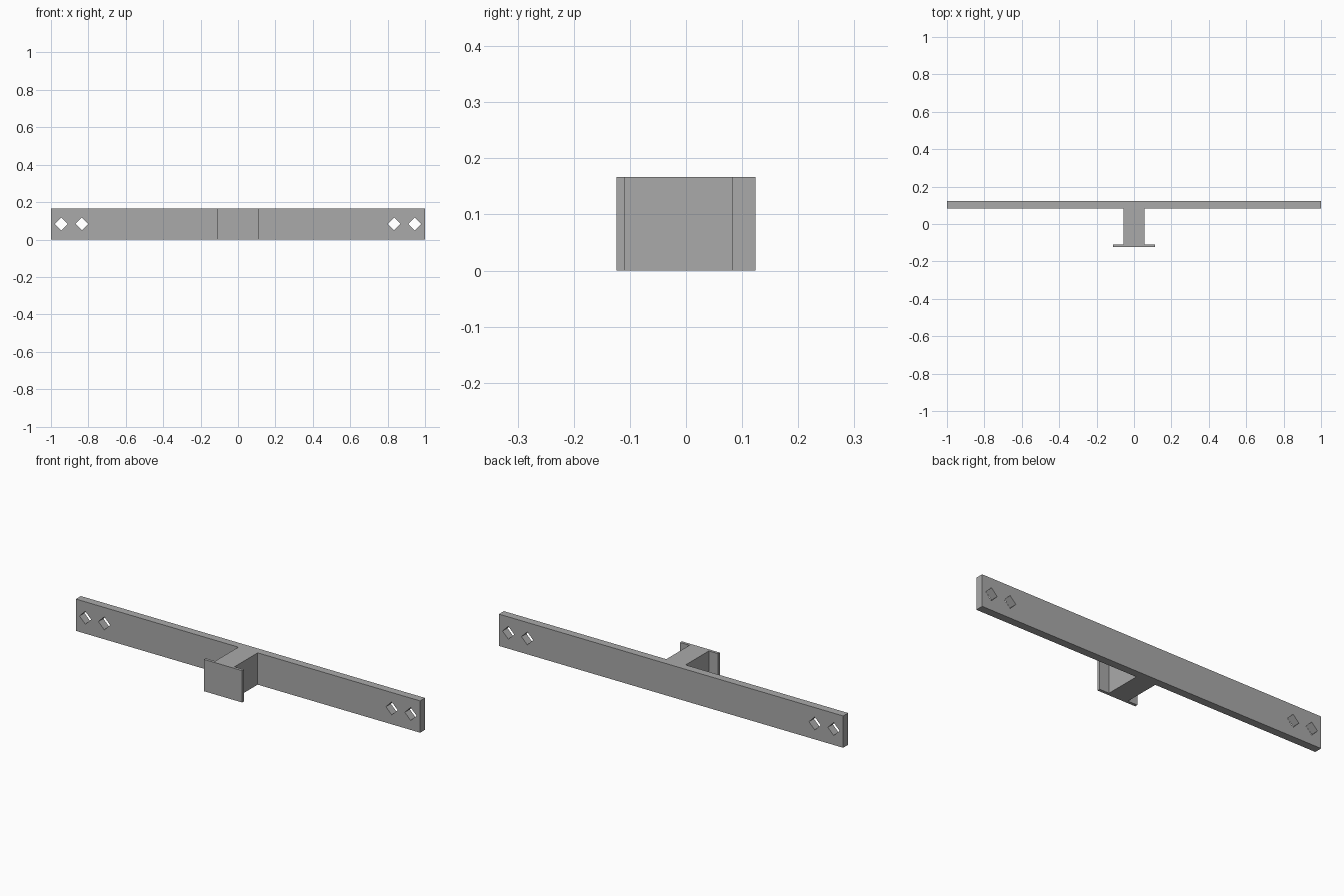
import bpy, bmesh, math
from mathutils import Matrix

if "Cube" in bpy.data.objects:
    bpy.data.objects.remove(bpy.data.objects["Cube"])

HEIGHT = 0.167
BACK, BAR_FRONT = 0.124, 0.083      # long bar depth range
PLATE_BACK, FRONT = -0.109, -0.124  # small front plate depth range
STEM, PLATE = 0.056, 0.111          # half widths

grey = bpy.data.materials.new("grey")
grey.diffuse_color = (0.4, 0.4, 0.4, 1)
grey.use_nodes = True
grey.node_tree.nodes["Principled BSDF"].inputs["Base Color"].default_value = grey.diffuse_color


def make_object(name, bm):
    bmesh.ops.recalc_face_normals(bm, faces=bm.faces)
    mesh = bpy.data.meshes.new(name)
    bm.to_mesh(mesh)
    bm.free()
    mesh.materials.append(grey)
    obj = bpy.data.objects.new(name, mesh)
    bpy.context.collection.objects.link(obj)
    return obj


# Bar, stem and front plate: one mirrored plan profile extruded upwards
half = [(1, BACK), (1, BAR_FRONT), (STEM, BAR_FRONT),
        (STEM, PLATE_BACK), (PLATE, PLATE_BACK), (PLATE, FRONT)]
outline = half + [(-x, y) for x, y in reversed(half)]
bm = bmesh.new()
base = bm.faces.new([bm.verts.new((x, y, 0)) for x, y in outline])
top = bmesh.ops.extrude_face_region(bm, geom=[base])["geom"]
bmesh.ops.translate(bm, vec=(0, 0, HEIGHT),
                    verts=[v for v in top if isinstance(v, bmesh.types.BMVert)])
bracket = make_object("bracket", bm)

# Diamond bolt holes: four-sided prisms running front to back
bm = bmesh.new()
for x in (-0.945, -0.835, 0.835, 0.945):
    place = (Matrix.Translation((x, (BACK + BAR_FRONT) / 2, HEIGHT / 2))
             @ Matrix.Rotation(math.pi / 2, 4, 'X'))
    bmesh.ops.create_cone(bm, cap_ends=True, segments=4, radius1=0.034,
                          radius2=0.034, depth=0.1, matrix=place)
    # first vertex of each prism lies on an axis, so the section is a diamond
cutter = make_object("hole_cutter", bm)
cutter.hide_render = True
cutter.display_type = 'WIRE'

cut = bracket.modifiers.new("holes", 'BOOLEAN')
cut.operation = 'DIFFERENCE'
cut.solver = 'EXACT'
cut.object = cutter
